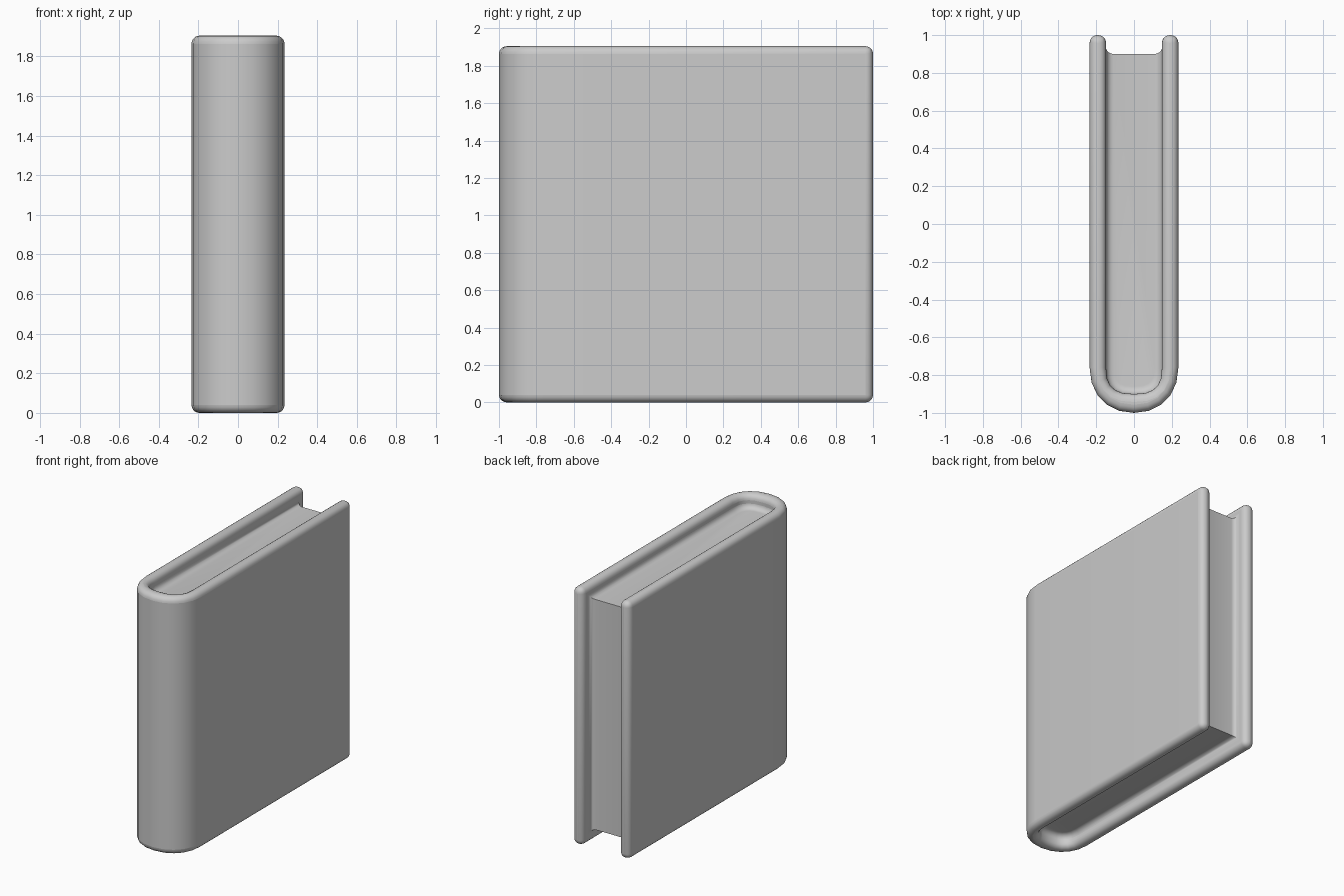
import bpy, bmesh, math

if "Cube" in bpy.data.objects:
    bpy.data.objects.remove(bpy.data.objects["Cube"])

H = 1.905        # cover height
BEND = -0.76     # where the straight boards turn into the spine
SEG = 10         # segments around the spine


def u_outline(half_w, depth, y_end, power):
    """Open U seen from above: board end, round the spine, other board end."""
    pts = [(half_w, y_end)]
    for i in range(SEG + 1):
        a = math.pi * i / SEG
        c, s = math.cos(a), max(math.sin(a), 0.0)
        x = math.copysign(abs(c) ** power, c) * half_w
        pts.append((x, BEND - depth * s ** power))
    pts.append((-half_w, y_end))
    return pts


def finish(bm, name, angle):
    bmesh.ops.recalc_face_normals(bm, faces=bm.faces)
    me = bpy.data.meshes.new(name)
    bm.to_mesh(me)
    bm.free()
    ob = bpy.data.objects.new(name, me)
    bpy.context.collection.objects.link(ob)
    bpy.ops.object.select_all(action='DESELECT')
    ob.select_set(True)
    bpy.context.view_layer.objects.active = ob
    bpy.ops.object.shade_smooth_by_angle(angle=math.radians(angle))
    return ob


# Cover: thick U-shaped strip with fully rounded rims
bm = bmesh.new()
outer = [bm.verts.new((x, y, 0)) for x, y in u_outline(0.235, 0.24, 1.0, 0.93)]
inner = [bm.verts.new((x, y, 0)) for x, y in u_outline(0.148, 0.14, 1.0, 0.75)]
strip = [bm.faces.new((outer[i], outer[i + 1], inner[i + 1], inner[i]))
         for i in range(len(outer) - 1)]
ext = bmesh.ops.extrude_face_region(bm, geom=strip, use_keep_orig=True)
for g in ext["geom"]:
    if isinstance(g, bmesh.types.BMVert):
        g.co.z = H
cover = finish(bm, "cover", 60)
bev = cover.modifiers.new("round_rims", 'BEVEL')
bev.width = 0.041
bev.segments = 5
bev.limit_method = 'ANGLE'
bev.angle_limit = math.radians(45)
bev.use_clamp_overlap = False

# Page block: recessed core with a concave fillet where it meets the cover
RECESS, R, STEPS = 0.10, 0.04, 5
bm = bmesh.new()
rings = {}
for side in (0, 1):
    for j in range(STEPS + 1):
        a = math.pi / 2 * j / STEPS
        inset, rise = R * (1 - math.cos(a)), R * (1 - math.sin(a))
        z = H - RECESS + rise if side else RECESS - rise
        pts = u_outline(0.149 - inset, 0.141 - inset, 0.9 + rise, 0.75)
        rings[side, j] = [bm.verts.new((x, y, z)) for x, y in pts]
    for j in range(STEPS):
        p, q = rings[side, j], rings[side, j + 1]
        for i in range(len(p) - 1):
            bm.faces.new((p[i], p[i + 1], q[i + 1], q[i]))
    bm.faces.new(rings[side, STEPS])
# Fore edge of the pages
for j in range(STEPS):
    for e in (0, -1):
        bm.faces.new((rings[0, j][e], rings[0, j + 1][e],
                      rings[1, j + 1][e], rings[1, j][e]))
lo, hi = rings[0, STEPS], rings[1, STEPS]
bm.faces.new((lo[0], lo[-1], hi[-1], hi[0]))
# Hidden sides against the cover
lo, hi = rings[0, 0], rings[1, 0]
for i in range(len(lo) - 1):
    bm.faces.new((lo[i], lo[i + 1], hi[i + 1], hi[i]))
finish(bm, "pages", 40)
